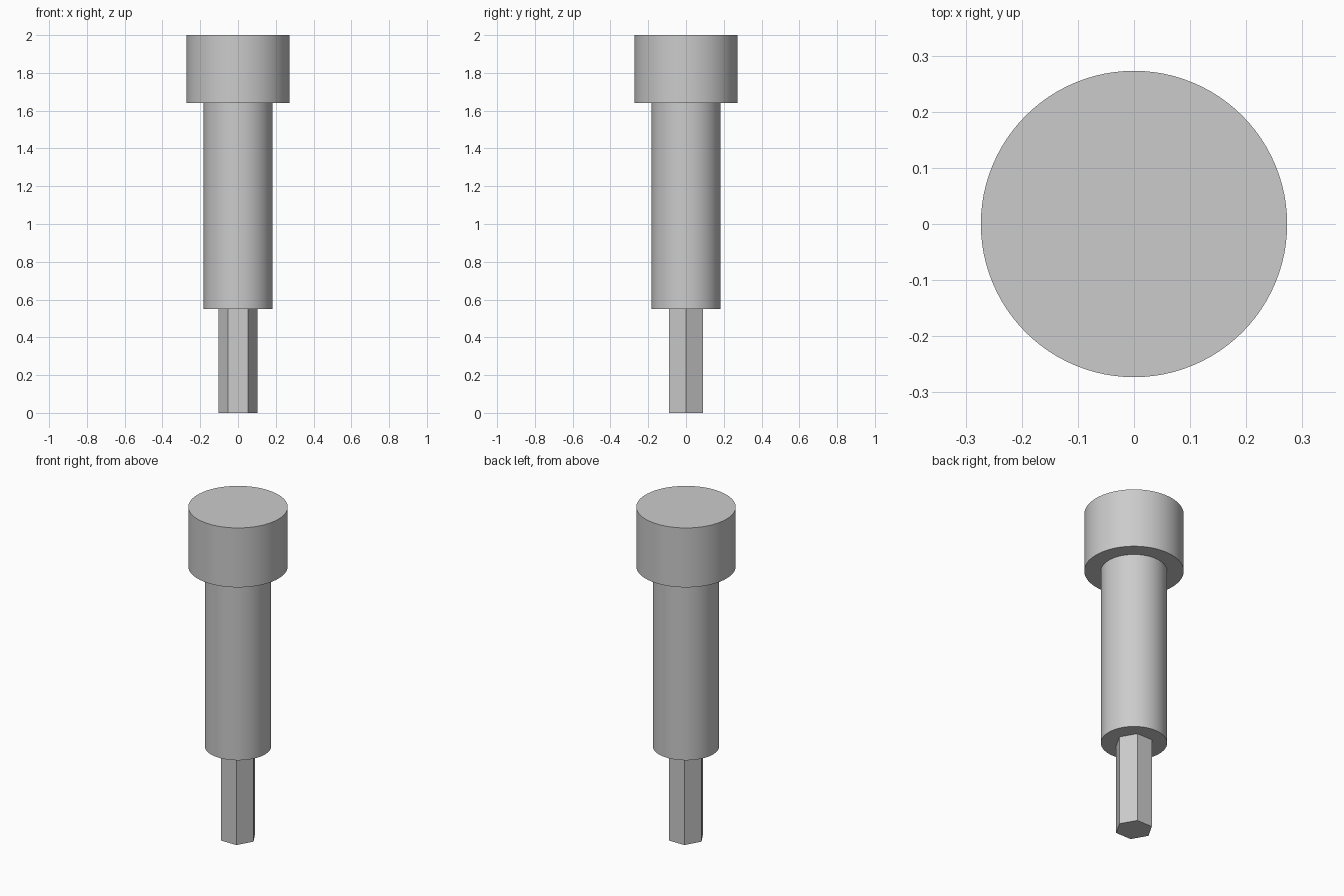
import bpy
import math

cube = bpy.data.objects.get("Cube")
if cube:
    bpy.data.objects.remove(cube, do_unlink=True)

# Plain grey for the whole tool
GREY = (0.6, 0.6, 0.6, 1.0)
grey = bpy.data.materials.new("plain_grey")
grey.use_nodes = True
grey.diffuse_color = GREY
grey.node_tree.nodes["Principled BSDF"].inputs["Base Color"].default_value = GREY


def prism(name, radius, bottom, top, sides, turn=0.0, smooth=True):
    """Upright prism or cylinder between two heights."""
    bpy.ops.mesh.primitive_cylinder_add(
        vertices=sides, radius=radius, depth=top - bottom,
        location=(0, 0, (bottom + top) / 2), rotation=(0, 0, turn))
    part = bpy.context.object
    part.name = part.data.name = name
    part.data.materials.append(grey)
    if smooth:
        bpy.ops.object.shade_smooth_by_angle(angle=math.radians(30))
    return part


EMBED = 0.02  # each part runs slightly into the one above

# Wide round head
prism("head", 0.273, 1.64, 2.0, 96)
# Round shank
prism("shank", 0.182, 0.55, 1.64 + EMBED, 96)
# Hexagonal tip with corners pointing left and right
prism("hex_tip", 0.104, 0.0, 0.55 + EMBED, 6, turn=math.radians(30), smooth=False)
